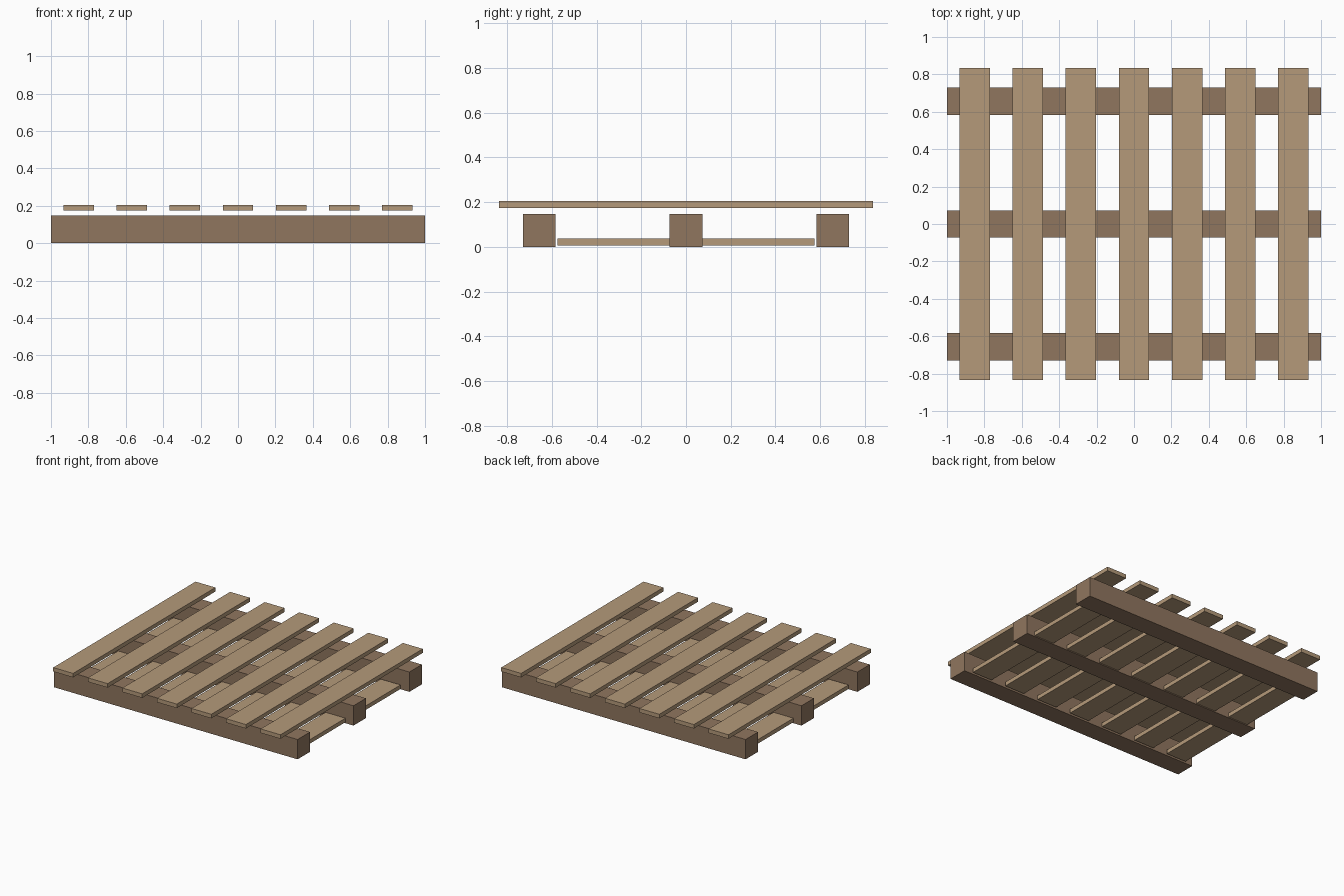
import bpy

default_cube = bpy.data.objects.get("Cube")
if default_cube:
    bpy.data.objects.remove(default_cube, do_unlink=True)


def make_material(name, colour):
    mat = bpy.data.materials.new(name)
    mat.use_nodes = True
    mat.diffuse_color = (*colour, 1)
    mat.node_tree.nodes["Principled BSDF"].inputs["Base Color"].default_value = (*colour, 1)
    return mat


def add_plank(name, centre, size, mat):
    bpy.ops.mesh.primitive_cube_add(size=1, location=centre)
    plank = bpy.context.object
    plank.name = name
    plank.scale = size
    bpy.ops.object.transform_apply(location=False, rotation=False, scale=True)
    plank.data.materials.append(mat)


light_wood = make_material("light wood", (0.462, 0.323, 0.195))
dark_wood = make_material("dark wood", (0.279, 0.181, 0.114))

# Three beams running left to right
for side, y in (("front", -0.656), ("middle", 0), ("back", 0.656)):
    add_plank(f"{side}_beam", (0, y, 0.0735), (2, 0.146, 0.147), dark_wood)

# Seven deck boards, each with a shorter bottom board directly beneath
for i in range(7):
    x = (i - 3) * 0.284
    add_plank(f"deck_board_{i + 1}", (x, 0, 0.19), (0.163, 1.67, 0.03), light_wood)
    add_plank(f"bottom_board_{i + 1}", (x, 0, 0.022), (0.163, 1.148, 0.03), light_wood)
